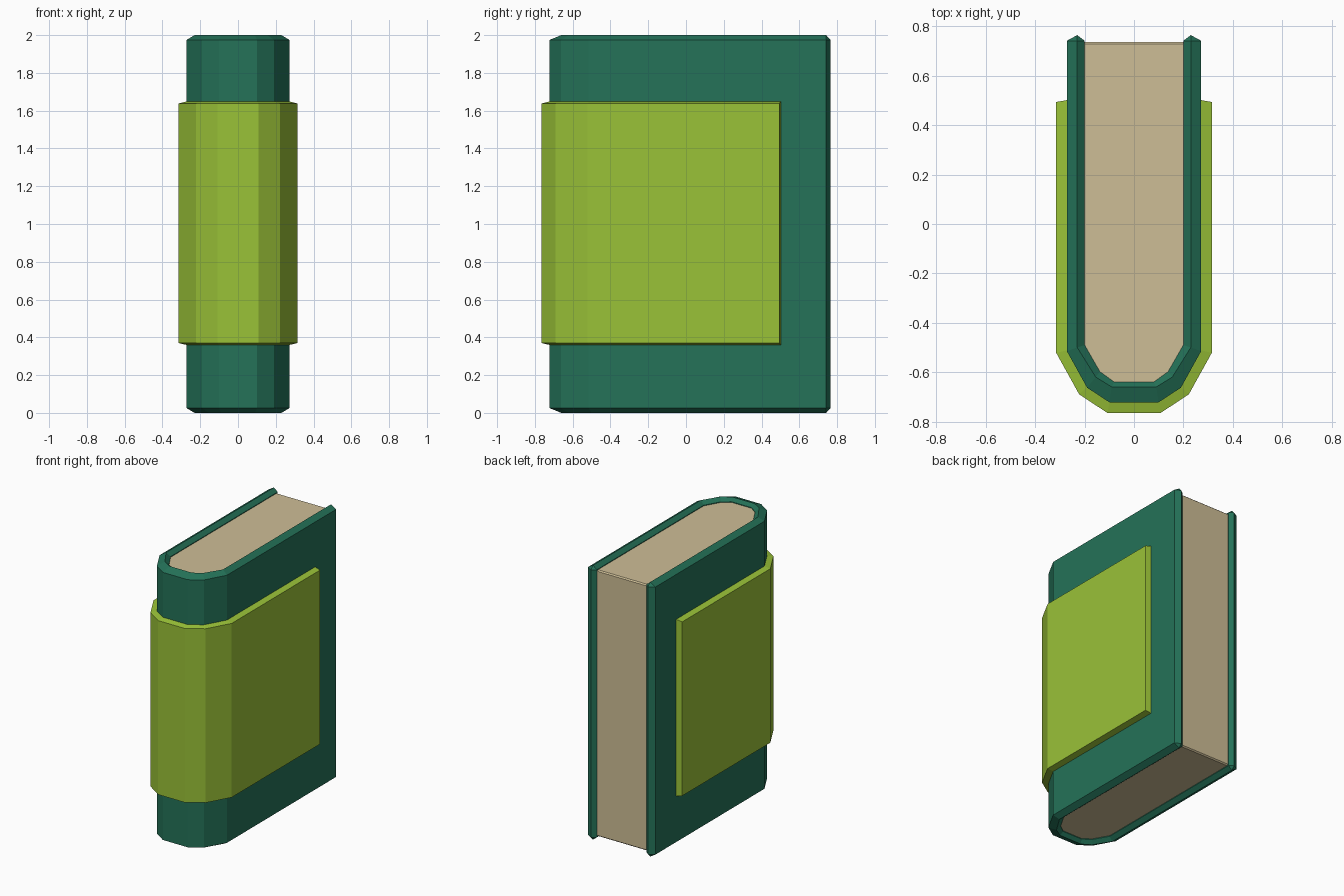
import bpy, bmesh

if "Cube" in bpy.data.objects:
    bpy.data.objects.remove(bpy.data.objects["Cube"])


def material(name, rgb):
    m = bpy.data.materials.new(name)
    m.diffuse_color = (*rgb, 1)
    m.use_nodes = True
    m.node_tree.nodes["Principled BSDF"].inputs["Base Color"].default_value = m.diffuse_color
    return m


green = material("dark green", (0.0178, 0.170, 0.099))
lime = material("lime green", (0.322, 0.540, 0.039))
paper = material("cream paper", (0.617, 0.515, 0.305))


def finish(bm, name, mat):
    bmesh.ops.recalc_face_normals(bm, faces=bm.faces)
    me = bpy.data.meshes.new(name)
    bm.to_mesh(me)
    bm.free()
    me.materials.append(mat)
    ob = bpy.data.objects.new(name, me)
    bpy.context.collection.objects.link(ob)
    return ob


def mirror(half):
    """Right half of a U outline, completed with its left half."""
    return half + [(-x, y) for x, y in reversed(half)]


def sweep(bm, section):
    """Sweep a closed section of (outline, z) pairs along the U."""
    loops = [[bm.verts.new((x, y, z)) for x, y in outline] for outline, z in section]
    for a, b in zip(loops, loops[1:] + loops[:1]):
        for i in range(len(a) - 1):
            bm.faces.new((a[i], a[i + 1], b[i + 1], b[i]))
    return loops


# Cover: U-shaped shell with a ridge running round its edges
inner_half = [(0.20, 0.742), (0.20, -0.49), (0.138, -0.598), (0.08, -0.64)]
mid_half = [(0.23, 0.742), (0.23, -0.50), (0.155, -0.62), (0.09, -0.66)]
outer_half = [(0.272, 0.742), (0.272, -0.515), (0.19, -0.663), (0.10, -0.722)]
inner, mid, outer = map(mirror, (inner_half, mid_half, outer_half))
c = 0.025
bm = bmesh.new()
loops = sweep(bm, [(inner, c), (mid, 0), (outer, c),
                   (outer, 2 - c), (mid, 2), (inner, 2 - c)])
for end, s in ((0, 1), (-1, -1)):
    A, B, C, D, E, F = [l[end] for l in loops]
    P = bm.verts.new((0.23 * s, 0.765, c))
    Q = bm.verts.new((0.23 * s, 0.765, 2 - c))
    for f in ((C, D, Q, P), (D, E, Q), (E, F, Q), (F, A, P, Q), (A, B, P), (B, C, P)):
        bm.faces.new(f)
finish(bm, "cover", green)

# Label band: thinner U wrapped round the spine and both boards
band_in = mirror([(0.265, 0.503), (0.265, -0.51), (0.186, -0.655), (0.098, -0.715)])
band_out = mirror([(0.315, 0.494), (0.315, -0.522), (0.222, -0.69), (0.108, -0.765)])
bm = bmesh.new()
loops = sweep(bm, [(band_in, 0.358), (band_out, 0.37),
                   (band_out, 1.638), (band_in, 1.65)])
for end in (0, -1):
    bm.faces.new([l[end] for l in loops])
finish(bm, "label_band", lime)

# Page block: fills the cover, with slightly eased back edges
bm = bmesh.new()
rings = []
for z, y in ((0.03, 0.728), (0.038, 0.737), (1.962, 0.737), (1.97, 0.728)):
    outline = mirror([(0.202, y)] + [(x + 0.002, yy - 0.002) for x, yy in inner_half[1:]])
    rings.append([bm.verts.new((px, py, z)) for px, py in outline])
for a, b in zip(rings, rings[1:]):
    n = len(a)
    for i in range(n):
        bm.faces.new((a[i], a[(i + 1) % n], b[(i + 1) % n], b[i]))
bm.faces.new(rings[0])
bm.faces.new(rings[-1])
finish(bm, "pages", paper)
